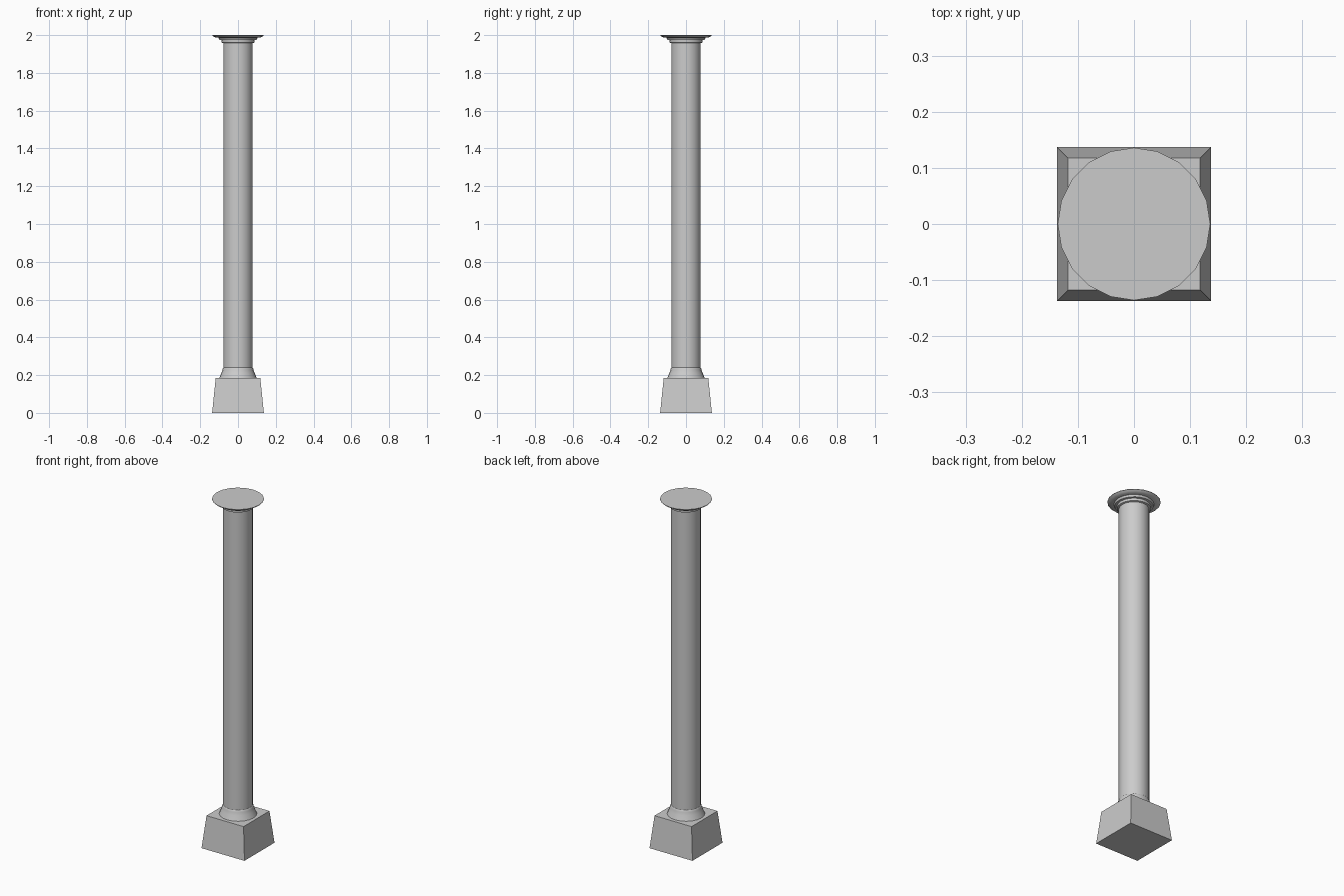
import bpy, bmesh, math

if "Cube" in bpy.data.objects:
    bpy.data.objects.remove(bpy.data.objects["Cube"])

SIDES = 20


def make_object(name, bm):
    bmesh.ops.recalc_face_normals(bm, faces=bm.faces)
    mesh = bpy.data.meshes.new(name)
    bm.to_mesh(mesh)
    bm.free()
    obj = bpy.data.objects.new(name, mesh)
    bpy.context.collection.objects.link(obj)
    return obj


def loft(name, rings, sides, turn=0.0, smooth=True):
    """Stack (radius, z) rings into a closed solid."""
    bm = bmesh.new()
    loops = []
    for r, z in rings:
        loops.append([bm.verts.new((r * math.cos(turn + math.tau * i / sides),
                                    r * math.sin(turn + math.tau * i / sides), z))
                      for i in range(sides)])
    for a, b in zip(loops, loops[1:]):
        for i in range(sides):
            j = (i + 1) % sides
            bm.faces.new((a[i], a[j], b[j], b[i]))
    bm.faces.new(loops[0])
    bm.faces.new(loops[-1])
    obj = make_object(name, bm)
    if smooth:
        bpy.ops.object.select_all(action='DESELECT')
        obj.select_set(True)
        bpy.context.view_layer.objects.active = obj
        bpy.ops.object.shade_smooth_by_angle(angle=math.radians(30))
    return obj


# Tapered square plinth
root2 = math.sqrt(2)
loft("plinth", [(0.137 * root2, 0), (0.118 * root2, 0.185)], 4, math.pi / 4, False)

# Round column: flared foot, collar, straight shaft, stepped capital
loft("column", [
    (0.099, 0.185), (0.096, 0.192), (0.088, 0.212), (0.082, 0.228),
    (0.081, 0.235), (0.078, 0.239),
    (0.078, 1.957), (0.087, 1.960), (0.088, 1.973),
    (0.099, 1.975), (0.103, 1.986), (0.118, 1.987),
    (0.129, 1.992), (0.136, 1.998), (0.136, 2.0),
], SIDES)
